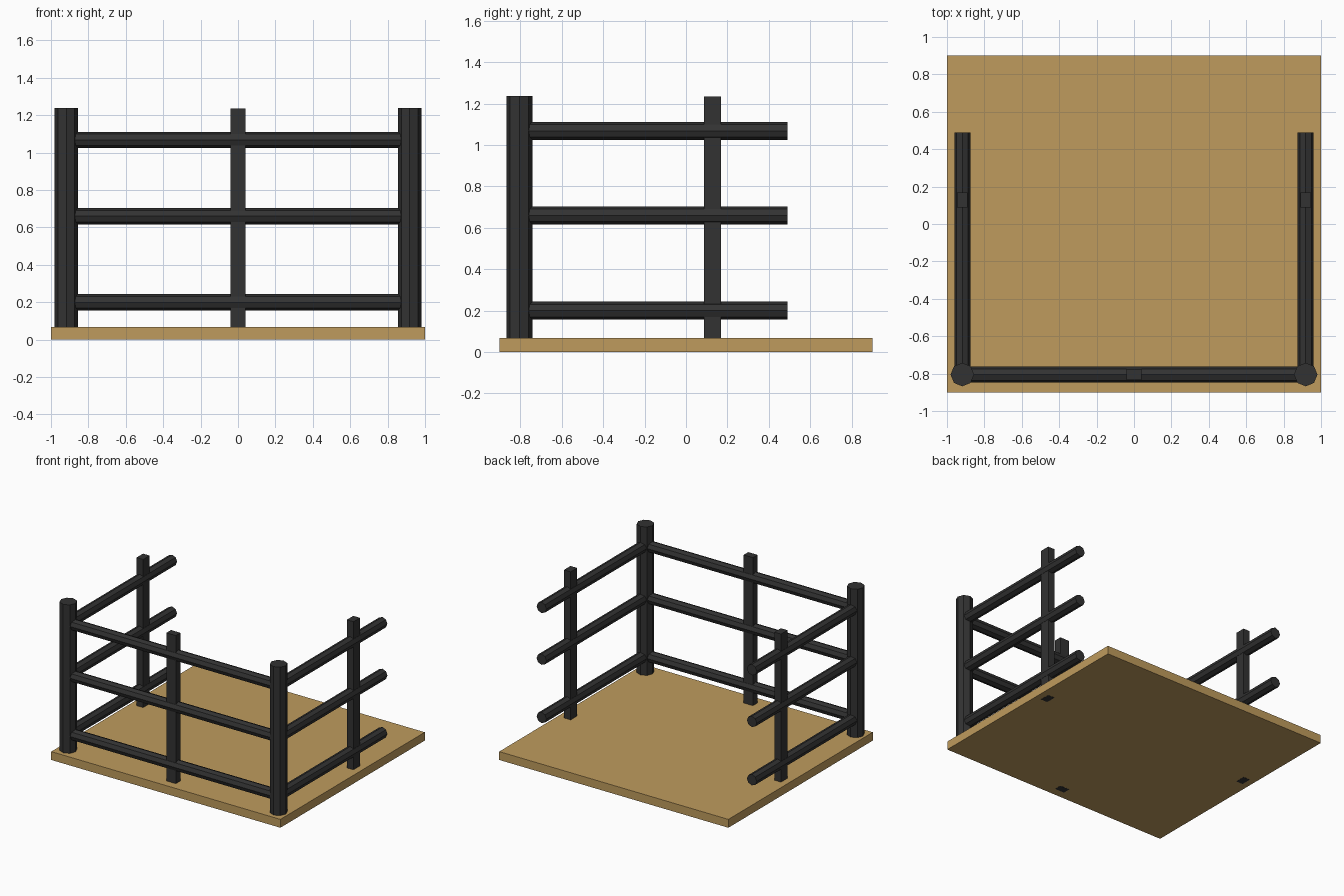
import bpy
from mathutils import Vector

if "Cube" in bpy.data.objects:
    bpy.data.objects.remove(bpy.data.objects["Cube"])


def material(name, color):
    m = bpy.data.materials.new(name)
    m.diffuse_color = (*color, 1)
    m.use_nodes = True
    m.node_tree.nodes["Principled BSDF"].inputs["Base Color"].default_value = m.diffuse_color
    return m


TAN = material("tan_wood", (0.52, 0.33, 0.11))
DARK = material("dark_metal", (0.032, 0.032, 0.032))


def box(name, lo, hi, mat):
    lo, hi = Vector(lo), Vector(hi)
    bpy.ops.mesh.primitive_cube_add(size=1, location=(lo + hi) / 2)
    ob = bpy.context.object
    ob.name = name
    ob.scale = hi - lo
    bpy.ops.object.transform_apply(location=False, rotation=False, scale=True)
    ob.data.materials.append(mat)
    return ob


def bar(name, a, b, radius):
    # Eight-sided flat-shaded bar between two points
    a, b = Vector(a), Vector(b)
    d = b - a
    bpy.ops.mesh.primitive_cylinder_add(vertices=8, radius=radius, depth=d.length,
                                        location=(a + b) / 2)
    ob = bpy.context.object
    ob.name = name
    ob.rotation_euler = d.to_track_quat('Z', 'Y').to_euler()
    ob.data.materials.append(DARK)
    return ob


PX, PY = 0.918, -0.805      # corner post position
SIDES = (("left", -1), ("right", 1))

# Floor board
box("floor_board", (-1, -0.9, 0.001), (1, 0.9, 0.067), TAN)

# Front middle post, passing through the board
box("front_middle_post", (-0.041, PY - 0.029, 0), (0.041, PY + 0.029, 1.235), DARK)

# Corner posts and side middle posts
for side, s in SIDES:
    bar(side + "_corner_post", (s * PX, PY, 0.03), (s * PX, PY, 1.238), 0.063)
    box(side + "_middle_post", (s * PX - 0.029, 0.087, 0),
        (s * PX + 0.029, 0.168, 1.235), DARK)

# Three levels of rails along the front and both sides
for level, z in (("lower", 0.2), ("middle", 0.66), ("upper", 1.068)):
    bar(level + "_front_rail", (-PX, PY, z), (PX, PY, z), 0.043)
    for side, s in SIDES:
        bar(f"{level}_{side}_rail", (s * PX, PY, z), (s * PX, 0.49, z), 0.043)
